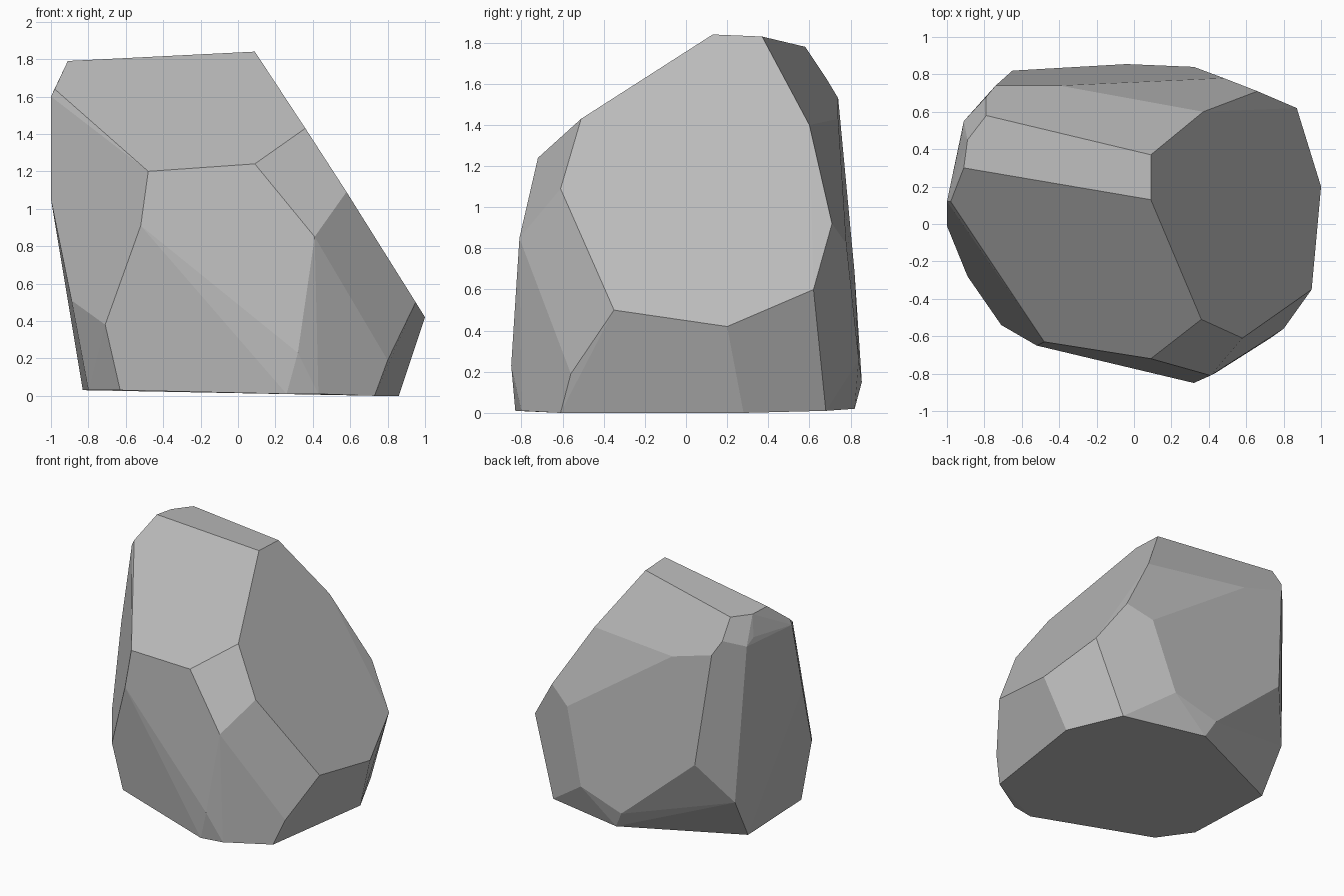
import bpy
import bmesh
import math

default_cube = bpy.data.objects.get("Cube")
if default_cube:
    bpy.data.objects.remove(default_cube, do_unlink=True)


def make_material(name, color):
    material = bpy.data.materials.new(name)
    material.use_nodes = True
    material.diffuse_color = color
    shader = material.node_tree.nodes["Principled BSDF"]
    shader.inputs["Base Color"].default_value = color
    shader.inputs["Roughness"].default_value = 0.9
    return material


# Chipped corners of the boulder, grouped by region
crown = [
    (.09, .13, 1.84), (.09, .37, 1.83), (-.91, .3, 1.79),
    (-.79, .58, 1.78), (-.89, .45, 1.78),
]
shoulder = [
    (-.98, .12, 1.64), (-1, .12, 1.6), (-.79, .68, 1.63), (-.92, .48, 1.62),
    (-.91, .55, 1.57), (-.74, .74, 1.53), (-.4, .74, 1.43),
    (.37, .6, 1.4), (.36, -.51, 1.43), (.09, -.72, 1.24), (-.48, -.63, 1.2),
]
waist = [
    (-1, -.01, 1.05), (-.52, -.65, .91), (.41, -.81, .85), (.41, -.81, .77),
    (.58, -.61, 1.09), (.66, .71, .92), (.48, .78, .82),
    (-.65, .82, .68), (.87, .62, .6), (.34, -.83, .59),
]
skirt = [
    (-.89, -.28, .51), (-.71, -.54, .38), (.32, -.85, .23), (.8, -.56, .19),
    (.95, -.35, .5), (1, .2, .42), (.32, .84, .26),
    (-.04, .855, .15), (-.85, .61, .36),
]
# The underside is one nearly level face
base = [
    (-.8, -.28, .03), (-.63, -.52, .03), (.26, -.83, .01), (.43, -.8, .01),
    (.73, -.61, 0), (.86, .28, 0), (.67, .68, .01), (.03, .82, .02),
    (-.83, .42, .03),
]


def make_boulder(name, corners, material):
    """Wrap the corners in a hull and merge the triangles into flat facets."""
    shell = bmesh.new()
    for corner in corners:
        shell.verts.new(corner)
    hull = bmesh.ops.convex_hull(shell, input=shell.verts[:])
    loose = {item for key in ("geom_interior", "geom_unused") for item in hull[key]
             if isinstance(item, bmesh.types.BMVert)}
    bmesh.ops.delete(shell, geom=list(loose), context="VERTS")
    bmesh.ops.dissolve_limit(shell, angle_limit=math.radians(4),
                             verts=shell.verts[:], edges=shell.edges[:])
    bmesh.ops.recalc_face_normals(shell, faces=shell.faces[:])
    for face in shell.faces:
        face.smooth = False

    mesh = bpy.data.meshes.new(name)
    shell.to_mesh(mesh)
    shell.free()
    mesh.materials.append(material)
    boulder = bpy.data.objects.new(name, mesh)
    bpy.context.scene.collection.objects.link(boulder)
    return boulder


stone_grey = make_material("stone grey", (.5, .5, .5, 1))
make_boulder("boulder", crown + shoulder + waist + skirt + base, stone_grey)
